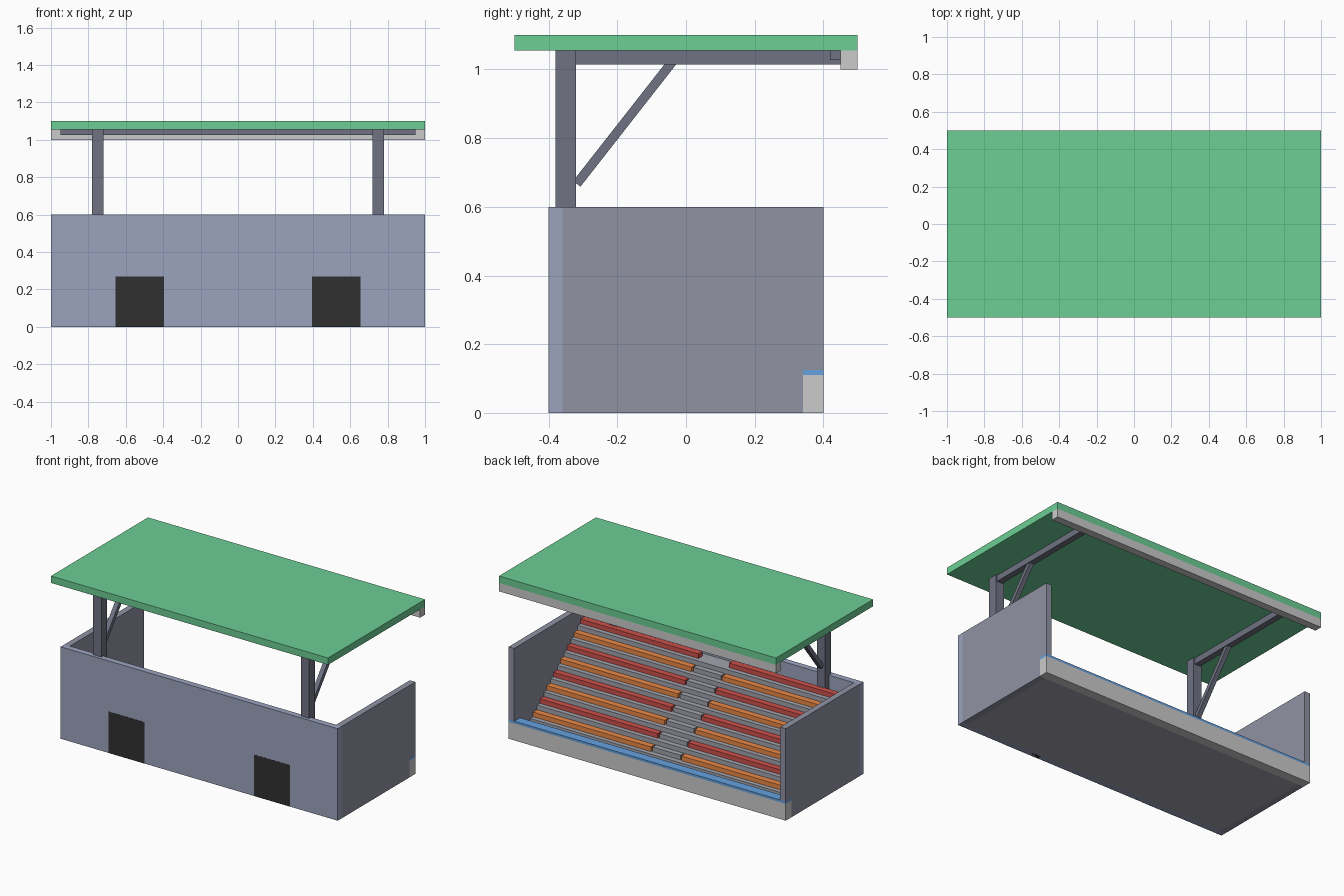
import bpy, math
from mathutils import Vector

if "Cube" in bpy.data.objects:
    bpy.data.objects.remove(bpy.data.objects["Cube"])


def material(name, rgb):
    m = bpy.data.materials.new(name)
    m.diffuse_color = (*rgb, 1)
    m.use_nodes = True
    m.node_tree.nodes["Principled BSDF"].inputs["Base Color"].default_value = m.diffuse_color
    return m


WALL = material("wall_blue_grey", (0.33, 0.37, 0.52))
SIDE = material("side_grey", (0.28, 0.29, 0.37))
STEP = material("terrace_grey", (0.36, 0.37, 0.42))
STEEL = material("steel", (0.16, 0.17, 0.23))
ROOF = material("roof_green", (0.15, 0.62, 0.3))
BLUE = material("rail_blue", (0.13, 0.36, 0.75))
RED = material("seat_red", (0.62, 0.08, 0.07))
ORANGE = material("seat_orange", (0.85, 0.25, 0.06))
DARK = material("doorway_dark", (0.03, 0.03, 0.03))


def extrude(name, profile, x0, x1, mat=None):
    """Solid made by sweeping a (y, z) profile along x."""
    n = len(profile)
    verts = [(x, y, z) for x in (x0, x1) for y, z in profile]
    faces = [list(range(n))[::-1], list(range(n, 2 * n))]
    faces += [(i, (i + 1) % n, n + (i + 1) % n, n + i) for i in range(n)]
    mesh = bpy.data.meshes.new(name)
    mesh.from_pydata(verts, [], faces)
    ob = bpy.data.objects.new(name, mesh)
    bpy.context.collection.objects.link(ob)
    if mat:
        mesh.materials.append(mat)
    # consistent outward normals
    import bmesh
    bm = bmesh.new()
    bm.from_mesh(mesh)
    bmesh.ops.recalc_face_normals(bm, faces=bm.faces)
    bm.to_mesh(mesh)
    bm.free()
    return ob


def box(name, x0, x1, y0, y1, z0, z1, mat=None):
    return extrude(name, [(y0, z0), (y1, z0), (y1, z1), (y0, z1)], x0, x1, mat)


# Outer walls
box("rear_wall", -1, 1, -0.4, -0.36, 0, 0.6, WALL)
side = [(-0.36, 0), (0.34, 0), (0.34, 0.125), (0.4, 0.125), (0.4, 0.6), (-0.36, 0.6)]
extrude("side_wall_left", side, -1, -0.96, SIDE)
extrude("side_wall_right", side, 0.96, 1, SIDE)
box("pitch_wall", -1, 1, 0.34, 0.4, 0, 0.11)
box("pitch_wall_cap", -1, 1, 0.34, 0.4, 0.11, 0.125, BLUE)

# Stepped terrace, one profile
ROWS, DEPTH, RISE, Y0, Z0 = 8, 0.07, 0.06, 0.235, 0.08
profile = [(-0.36, 0), (0.34, 0), (0.34, 0.03), (Y0, 0.03)]
for i in range(ROWS):
    y, z = Y0 - DEPTH * i, Z0 + RISE * i
    back = -0.36 if i == ROWS - 1 else y - DEPTH
    profile += [(y, z), (back, z)]
extrude("terrace", profile, -0.96, 0.96, STEP)

# Seat rows and aisle half steps
box("aisle_step_0", -0.1, 0.1, Y0, Y0 + 0.035, 0.03, 0.055, STEP)
for i in range(ROWS):
    y, z = Y0 - DEPTH * (i + 1), Z0 + RISE * i
    mat = RED if i % 2 else ORANGE
    box(f"seat_row_left_{i + 1}", -0.96, -0.11, y, y + 0.04, z, z + 0.03, mat)
    box(f"seat_row_right_{i + 1}", 0.11, 0.96, y, y + 0.04, z, z + 0.03, mat)
    if i < ROWS - 1:
        box(f"aisle_step_{i + 1}", -0.1, 0.1, y, y + 0.035, z, z + 0.03, STEP)

# Roof, fascia and lighting bar
box("roof", -1, 1, -0.5, 0.5, 1.055, 1.1, ROOF)
box("roof_fascia", -1, 1, 0.45, 0.5, 1.0, 1.055)
box("light_bar", -0.95, 0.95, 0.42, 0.45, 1.027, 1.055, STEEL)

# Brace outline between post and beam
a, b = Vector((-0.318, 0.667)), Vector((-0.04, 1.022))
d = (b - a).normalized()
n = Vector((-d.y, d.x)) * 0.0135
brace = [tuple(p) for p in (a - n, b - n, b + n, a + n)]

# Roof frames and rear doorways on both sides
for label, s in (("left", -1), ("right", 1)):
    x = 0.75 * s
    box(f"post_{label}", x - 0.03, x + 0.03, -0.38, -0.32, 0.5, 1.055, STEEL)
    box(f"roof_beam_{label}", x - 0.02, x + 0.02, -0.32, 0.45, 1.015, 1.055, STEEL)
    extrude(f"brace_{label}", brace, x - 0.015, x + 0.015, STEEL)
    c = 0.525 * s
    box(f"doorway_{label}", c - 0.13, c + 0.13, -0.401, -0.37, 0, 0.27, DARK)
